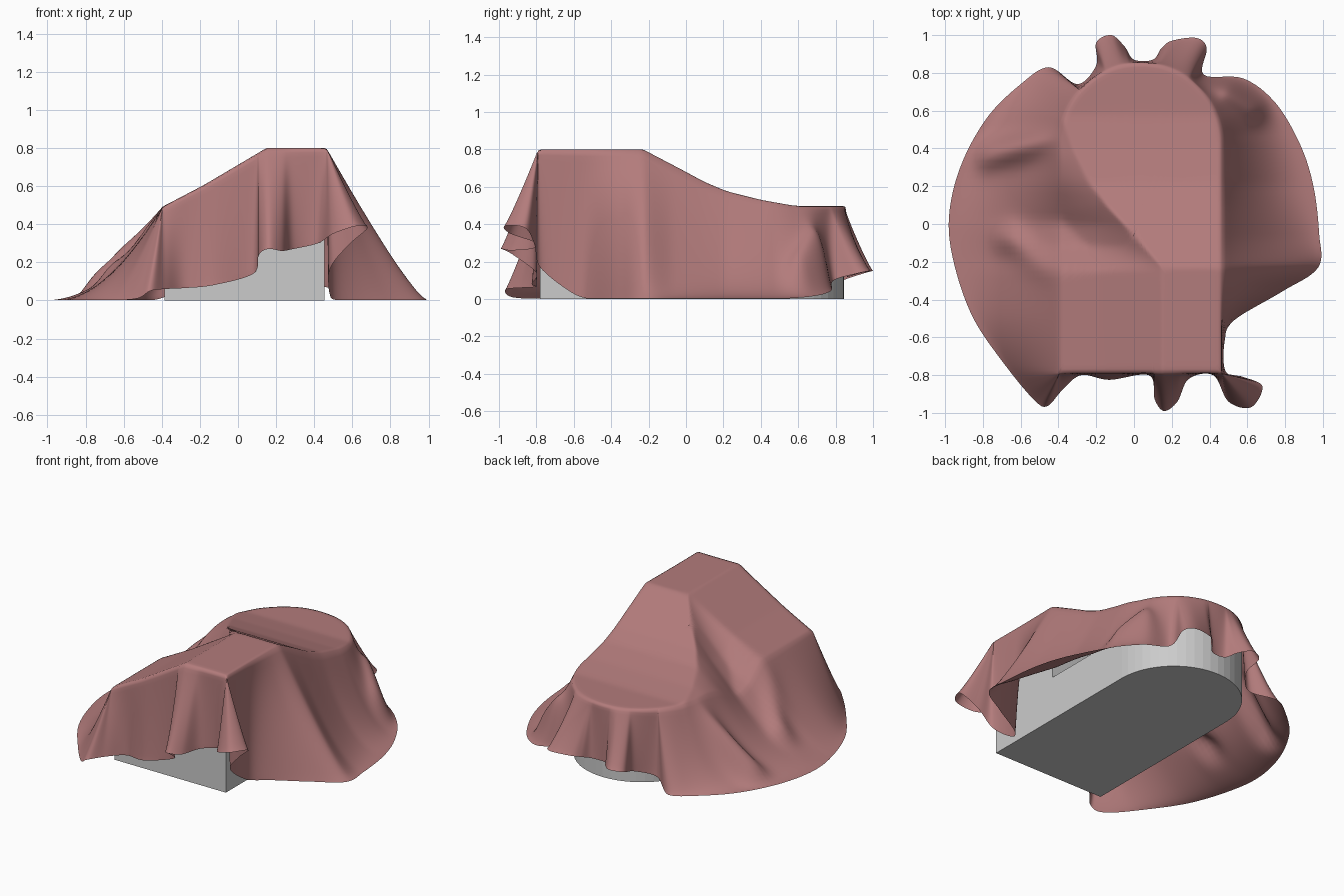
import bpy, bmesh, math
from mathutils import Vector

if "Cube" in bpy.data.objects:
    bpy.data.objects.remove(bpy.data.objects["Cube"])

# Covered footprint: rectangle with a half-round back end
X0, X1, YF, YC = -0.395, 0.465, -0.79, 0.425
XC, R = (X0 + X1) / 2, (X1 - X0) / 2


def finish(bm, name):
    bmesh.ops.recalc_face_normals(bm, faces=bm.faces)
    me = bpy.data.meshes.new(name)
    bm.to_mesh(me)
    bm.free()
    ob = bpy.data.objects.new(name, me)
    bpy.context.collection.objects.link(ob)
    return ob


def prism(name, outline, z0, z1):
    bm = bmesh.new()
    face = bm.faces.new([bm.verts.new((x, y, z0)) for x, y in outline])
    top = bmesh.ops.extrude_face_region(bm, geom=[face])
    verts = [v for v in top["geom"] if isinstance(v, bmesh.types.BMVert)]
    bmesh.ops.translate(bm, vec=(0, 0, z1 - z0), verts=verts)
    return finish(bm, name)


# Grey supports: round-ended base, round drum, front box and tall corner block
r = R - 0.01
L, E = XC - r, XC + r


def arc(a, b, n):
    return [(XC + r * math.cos(a + (b - a) * i / n), YC + r * math.sin(a + (b - a) * i / n)) for i in range(n + 1)]


prism("round_ended_base", [(L, -0.78), (E, -0.78)] + arc(0, math.pi, 24), 0, 0.3)
prism("round_drum", arc(0, math.tau, 48)[:-1], 0.3, 0.486)
prism("front_box", [(L, -0.78), (E, -0.78), (E, -0.24), (L, -0.24)], 0.3, 0.486)
prism("tall_block", [(0.15, -0.78), (E, -0.78), (E, -0.24), (0.15, -0.24)], 0.486, 0.785)


def interp(table, v):
    if v <= table[0][0]:
        return table[0][1]
    for (a, p), (b, q) in zip(table, table[1:]):
        if v <= b:
            return p + (q - p) * (v - a) / (b - a)
    return table[-1][1]


SLOPE_X = [(-0.39, 0.495), (-0.18, 0.605), (0.15, 0.8)]
SLOPE_Y = [(-0.23, 0.8), (-0.02, 0.69), (0.1, 0.625), (0.22, 0.575), (0.4, 0.53), (0.58, 0.498)]
# Sag of the unsupported cloth between front box and drum, left side
SAG = [(-0.24, 0), (-0.12, 0.11), (0, 0.15), (0.12, 0.12), (0.25, 0.05), (0.36, 0)]


def height(x, y):
    hx, hy = interp(SLOPE_X, x), interp(SLOPE_Y, y)
    return min(hx, hy) - interp(SAG, y) * min(max((hy - hx) / 0.17, 0), 1)


def shoulder(p):
    # nearest footprint edge point to a hem point
    if p.y > YC:
        d = Vector((p.x - XC, p.y - YC)).normalized() * R
        x, y = XC + d.x, YC + d.y
    else:
        x, y = min(max(p.x, X0), X1), max(p.y, YF)
    return Vector((x, y, height(x, y)))


# Hem path: right side, back folds, left side, then front folds
HEM_RIGHT = [(0.975, -0.23, 0), (0.98, -0.05, 0), (0.95, 0.2, 0), (0.88, 0.42, 0), (0.75, 0.64, 0.01),
             (0.58, 0.77, 0.04), (0.37, 0.79, 0.1)]
HEM_BACK = [(0.385, 0.93, 0.14), (0.33, 0.985, 0.15), (0.2, 0.97, 0.15), (0.145, 0.93, 0.14), (0.1, 0.87, 0.12),
            (0.0, 0.87, 0.12), (-0.05, 0.94, 0.14), (-0.12, 1.0, 0.15), (-0.2, 0.96, 0.14), (-0.2, 0.84, 0.1),
            (-0.3, 0.74, 0.05)]
HEM_LEFT = [(-0.45, 0.83, 0.0), (-0.6, 0.74, 0), (-0.78, 0.56, 0), (-0.92, 0.3, 0), (-0.98, 0.03, 0),
            (-0.95, -0.22, 0), (-0.85, -0.5, 0), (-0.68, -0.75, 0)]
HEM_FRONT = [(-0.53, -0.93, 0.01), (-0.46, -0.965, 0.05), (-0.38, -0.88, 0.06), (-0.28, -0.8, 0.065),
             (-0.13, -0.825, 0.08), (0.08, -0.8, 0.14), (0.11, -0.93, 0.24), (0.16, -0.99, 0.27),
             (0.23, -0.94, 0.26), (0.29, -0.82, 0.27), (0.42, -0.8, 0.3), (0.5, -0.94, 0.35),
             (0.62, -0.97, 0.39), (0.68, -0.86, 0.38), (0.58, -0.81, 0.29), (0.485, -0.78, 0.17),
             (0.48, -0.62, 0.04), (0.53, -0.51, 0), (0.78, -0.36, 0)]
HEM = [Vector(p) for p in HEM_RIGHT + HEM_BACK + HEM_LEFT + HEM_FRONT]

# Hollowness of the skirt along y, left and right
HOLLOW_LEFT = [(-0.9, 1.1), (-0.5, 1.5), (-0.2, 1.9), (0.0, 1.65), (0.2, 1.8), (0.5, 2.0), (0.8, 1.3), (0.9, 1.15)]
HOLLOW_RIGHT = [(-0.22, 1.12), (-0.08, 1.6), (0.2, 2.2), (0.5, 2.0), (0.75, 1.3), (0.9, 1.15)]


def smooth_path(pts, steps):
    out, n = [], len(pts)
    for i in range(n):
        a, b, c, d = (pts[(i + k - 1) % n] for k in range(4))
        for s in range(steps):
            t = s / steps
            p = 0.5 * (2 * b + (c - a) * t + (2 * a - 5 * b + 4 * c - d) * t * t + (3 * b - a - 3 * c + d) * t ** 3)
            p.z = max(p.z, 0.002)
            out.append(p)
    return out


# Soft side folds: start, end, lift
FOLDS = [((-0.42, 0.45), (-0.77, 0.37), 0.13), ((-0.42, -0.24), (-0.66, -0.08), 0.07),
         ((0.5, 0.7), (0.63, 0.62), 0.1)]


def fold_lift(p):
    z = 0
    for a, b, amp in FOLDS:
        a, b = Vector(a), Vector(b)
        q = Vector((p.x, p.y)) - a
        t = min(max(q.dot(b - a) / (b - a).length_squared, 0), 1)
        z += amp * math.exp(-((q - (b - a) * t).length / 0.07) ** 2)
    return z


# Draped cloth: tented top rings continued by a folded skirt
hem = smooth_path(HEM, 8)
edge = [shoulder(p) for p in hem]
TOP, SKIRT, n = 36, 24, len(hem)
mid = Vector((0.03, 0.0))
bm = bmesh.new()
rings = []
for k in range(1, TOP + 1):
    ring = []
    for e in edge:
        xy = mid.lerp(Vector((e.x, e.y)), k / TOP)
        ring.append(bm.verts.new((xy.x, xy.y, height(xy.x, xy.y))))
    rings.append(ring)
for k in range(1, SKIRT + 1):
    t = k / SKIRT
    ring = []
    for e, h in zip(edge, hem):
        p = e.lerp(h, t)
        hollow = interp(HOLLOW_LEFT if h.x < 0 else HOLLOW_RIGHT, h.y)
        p.z = h.z + (e.z - h.z) * (1 - t) ** hollow
        p.z += fold_lift(p) * math.sin(math.pi * t)
        ring.append(bm.verts.new(p))
    rings.append(ring)
for a, b in zip(rings, rings[1:]):
    for i in range(n):
        j = (i + 1) % n
        bm.faces.new((a[i], a[j], b[j], b[i]))
pole = bm.verts.new((mid.x, mid.y, height(mid.x, mid.y)))
for i in range(n):
    bm.faces.new((pole, rings[0][i], rings[0][(i + 1) % n]))
bmesh.ops.remove_doubles(bm, verts=bm.verts, dist=0.0005)
inner = [v for v in bm.verts if not v.is_boundary]
for _ in range(2):
    bmesh.ops.smooth_vert(bm, verts=inner, factor=0.4, use_axis_x=True, use_axis_y=True, use_axis_z=True)
cloth = finish(bm, "draped_cloth")
cloth.data.polygons.foreach_set("use_smooth", [True] * len(cloth.data.polygons))
mat = bpy.data.materials.new("dusty_red_cloth")
mat.diffuse_color = (0.45, 0.2, 0.2, 1)
mat.use_nodes = True
mat.node_tree.nodes["Principled BSDF"].inputs["Base Color"].default_value = mat.diffuse_color
cloth.data.materials.append(mat)
